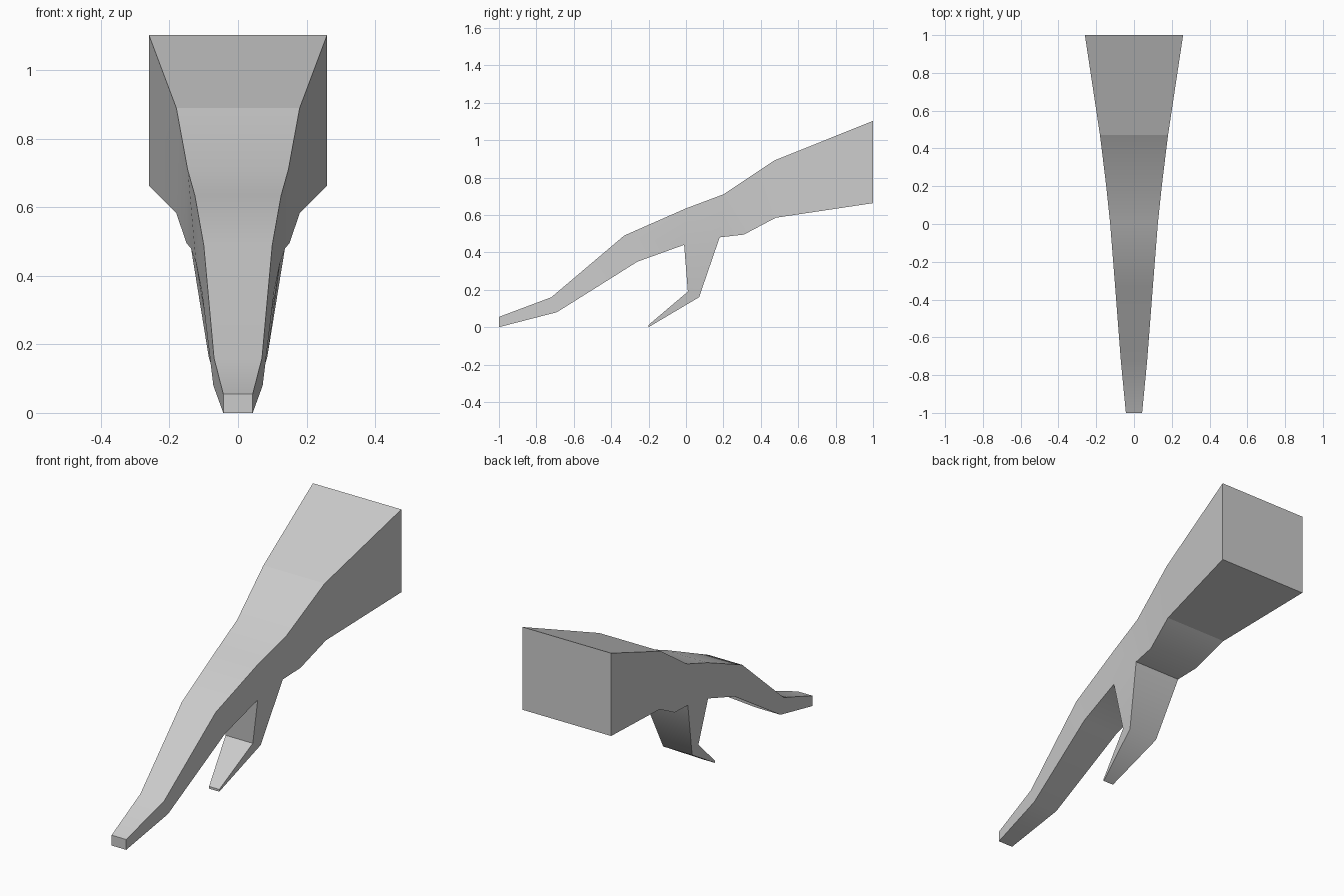
import bpy, bmesh, math

if "Cube" in bpy.data.objects:
    bpy.data.objects.remove(bpy.data.objects["Cube"])

# Plain grey material
grey = bpy.data.materials.new("grey")
grey.use_nodes = True
colour = (0.6, 0.6, 0.6, 1)
grey.diffuse_color = colour
grey.node_tree.nodes["Principled BSDF"].inputs["Base Color"].default_value = colour

# Side profile points: (y, z, half width)
P = {
    "nose_top": (-1, .055, .043), "nose_low": (-1, 0, .043),
    "wrist_top": (-.72, .16, .07), "wrist_low": (-.69, .08, .072),
    "elbow_top": (-.33, .49, .1), "elbow_low": (-.26, .35, .105),
    "mid_top": (0, .635, .126), "mid_low": (-.01, .44, .123),
    "hip_top": (.2, .71, .147), "hip_low": (.18, .48, .137),
    "belly": (.31, .495, .15),
    "block_top": (.47, .89, .18), "block_low": (.48, .585, .181),
    "end_top": (1, 1.103, .26), "end_low": (1, .663, .26),
    "knee_front": (.01, .19, .08), "knee_back": (.07, .16, .085),
    "tip_top": (-.2, .012, .03), "tip_low": (-.2, 0, .03),
}

# Outline order around the whole silhouette
outline = ("nose_top wrist_top elbow_top mid_top hip_top block_top end_top end_low "
           "block_low belly hip_low knee_back tip_low tip_top knee_front mid_low "
           "elbow_low wrist_low nose_low").split()

# Side panels, one per body or leg section
panels = [p.split() for p in (
    "nose_top wrist_top wrist_low nose_low",
    "wrist_top elbow_top elbow_low wrist_low",
    "elbow_top mid_top mid_low elbow_low",
    "mid_top hip_top hip_low mid_low",
    "hip_top belly hip_low",
    "hip_top block_top block_low belly",
    "block_top end_top end_low block_low",
    "mid_low hip_low knee_back knee_front",
    "knee_front knee_back tip_low tip_top",
)]

bm = bmesh.new()
left = {n: bm.verts.new((w, y, z)) for n, (y, z, w) in P.items()}
right = {n: bm.verts.new((-w, y, z)) for n, (y, z, w) in P.items()}
for panel in panels:
    bm.faces.new([left[n] for n in panel])
    bm.faces.new([right[n] for n in reversed(panel)])

# Skin across the width
for a, b in zip(outline, outline[1:] + outline[:1]):
    bm.faces.new((left[a], left[b], right[b], right[a]))
bmesh.ops.recalc_face_normals(bm, faces=bm.faces[:])

mesh = bpy.data.meshes.new("bent_body")
bm.to_mesh(mesh)
bm.free()
mesh.materials.append(grey)
body = bpy.data.objects.new("bent_body", mesh)
bpy.context.collection.objects.link(body)

# Soft bends, crisp corners
bpy.context.view_layer.objects.active = body
body.select_set(True)
bpy.ops.object.shade_smooth_by_angle(angle=math.radians(45))

# Crisp crease where the rear block begins
for edge in mesh.edges:
    ys = [mesh.vertices[i].co.y for i in edge.vertices]
    xs = [mesh.vertices[i].co.x for i in edge.vertices]
    if min(ys) > .46 and max(ys) < .49 and xs[0] * xs[1] < 0:
        edge.use_edge_sharp = True
